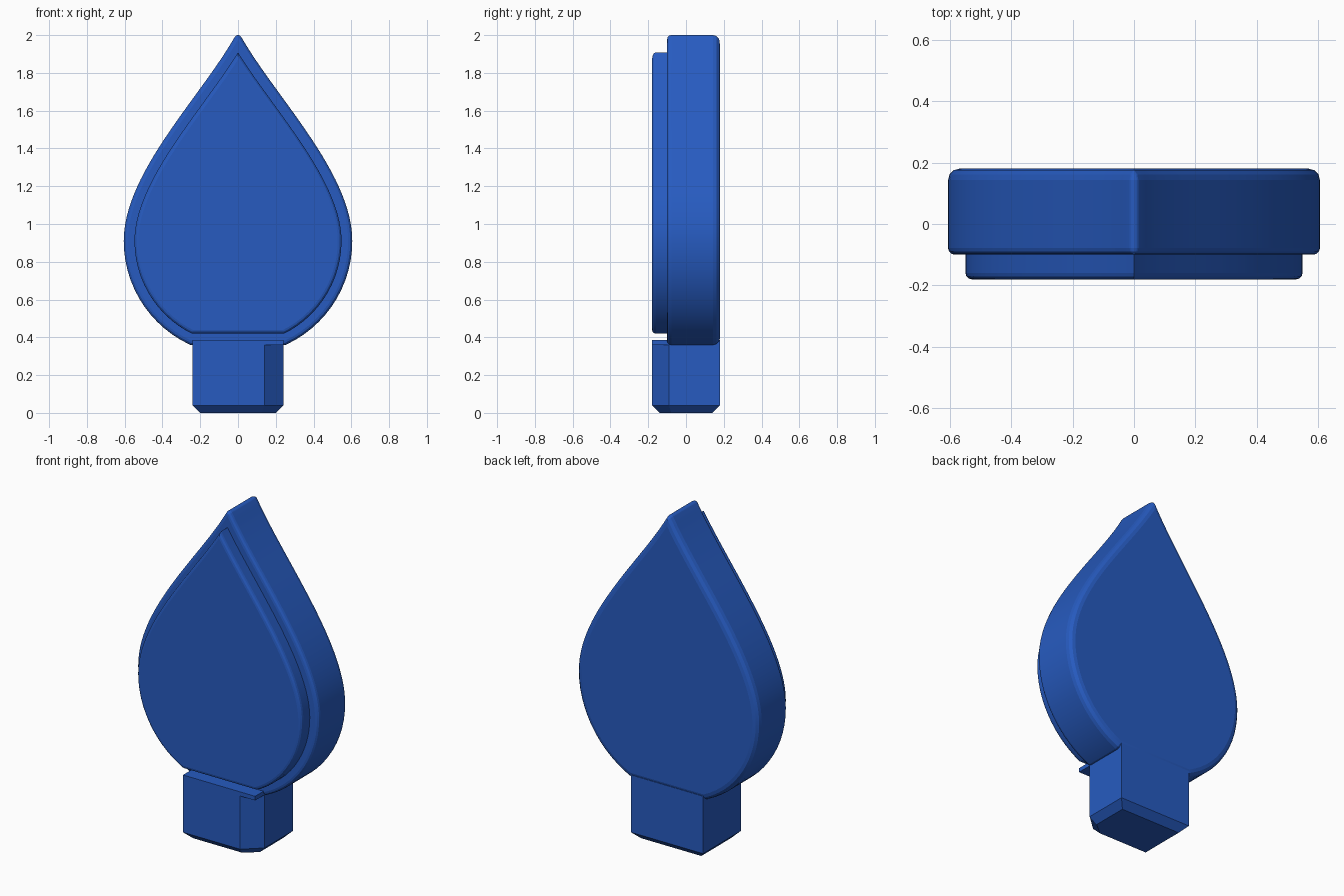
import bpy, bmesh
from math import sin, cos, radians, pi
from mathutils import Vector
from mathutils.geometry import interpolate_bezier

cube = bpy.data.objects.get("Cube")
if cube:
    bpy.data.objects.remove(cube, do_unlink=True)

blue = bpy.data.materials.new("blue")
blue.use_nodes = True
blue.diffuse_color = (0.02, 0.105, 0.53, 1)
bsdf = blue.node_tree.nodes["Principled BSDF"]
bsdf.inputs["Base Color"].default_value = blue.diffuse_color
bsdf.inputs["Roughness"].default_value = 0.6

RADIUS, CENTRE_Z = 0.605, 0.91


def half_curve():
    """Right half of the teardrop, from the rounded tip to below the stem joint."""
    tip = [Vector((0.02 * sin(radians(a)), 1.98 + 0.02 * cos(radians(a)))) for a in range(0, 60, 15)]
    shoulder = interpolate_bezier(Vector((0.0173, 1.99)), Vector((0.2, 1.67)),
                                  Vector((RADIUS, 1.27)), Vector((RADIUS, CENTRE_Z)), 28)
    belly = [Vector((RADIUS * cos(radians(a)), CENTRE_Z - RADIUS * sin(radians(a))))
             for a in range(5, 80, 5)]
    return tip + [p.to_2d() for p in shoulder] + belly


CURVE = half_curve()


def outline(inset, floor):
    """Closed teardrop moved inwards, with a sharp apex and a flat bottom."""
    pts = []
    for i, p in enumerate(CURVE):
        t = CURVE[min(i + 1, len(CURVE) - 1)] - CURVE[max(i - 1, 0)]
        if i == 0:
            t = Vector((1, 0))
        t.normalize()
        pts.append(p + Vector((t.y, -t.x)) * inset)
    # Collapse points that crossed the centre line into the apex
    k = max(i for i, p in enumerate(pts) if p.x <= 1e-5)
    a, b = pts[k], pts[k + 1]
    apex = a.lerp(b, -a.x / (b.x - a.x))
    # Collapse points below the floor into the bottom corner
    m = next(i for i, p in enumerate(pts) if p.y < floor)
    a, b = pts[m - 1], pts[m]
    corner = a.lerp(b, (a.y - floor) / (a.y - b.y))
    right = [apex if i <= k else corner if i >= m else p for i, p in enumerate(pts)]
    return right + [Vector((-p.x, p.y)) for p in reversed(right)]


def finish(name, bm, smooth):
    bmesh.ops.remove_doubles(bm, verts=bm.verts, dist=1e-5)
    bmesh.ops.recalc_face_normals(bm, faces=bm.faces)
    mesh = bpy.data.meshes.new(name)
    bm.to_mesh(mesh)
    bm.free()
    mesh.materials.append(blue)
    obj = bpy.data.objects.new(name, mesh)
    bpy.context.collection.objects.link(obj)
    if smooth:
        bpy.ops.object.select_all(action='DESELECT')
        obj.select_set(True)
        bpy.context.view_layer.objects.active = obj
        bpy.ops.object.shade_smooth_by_angle(angle=radians(12))
    return obj


def loft(bm, rings):
    """Skin a stack of equal rings and cap both ends."""
    rows = [[bm.verts.new(p) for p in ring] for ring in rings]
    n = len(rows[0])
    for lower, upper in zip(rows, rows[1:]):
        for i in range(n):
            j = (i + 1) % n
            bm.faces.new((lower[i], lower[j], upper[j], upper[i]))
    bm.faces.new(rows[0])
    bm.faces.new(reversed(rows[-1]))


def teardrop(name, inset, floor, front, back, front_r, back_r):
    steps = [i * pi / 6 for i in range(4)]
    levels = []
    if front_r:
        levels += [(front + front_r * (1 - sin(a)), front_r * (1 - cos(a))) for a in reversed(steps)]
    if back_r:
        levels += [(back - back_r * (1 - sin(a)), back_r * (1 - cos(a))) for a in steps]
    else:
        levels.append((back, 0))
    bm = bmesh.new()
    loft(bm, [[(p.x, y, p.y) for p in outline(inset + d, floor + d)] for y, d in levels])
    return finish(name, bm, True)


# Main body and the raised panel on its front
teardrop("teardrop_body", 0, 0.36, -0.10, 0.18, 0.022, 0.037)
teardrop("front_panel", 0.057, 0.42, -0.18, -0.09, 0.02, 0)

# Stem with a cut front corner and a chamfered foot
W, D, CUT_X, CUT_Y, CH = 0.24, 0.18, 0.14, -0.09, 0.04
foot = [(-W + CH, -D + CH), (CUT_X - 0.015, -D + CH), (W - CH, CUT_Y + 0.012),
        (W - CH, D - CH), (-W + CH, D - CH)]
section = [(-W, -D), (CUT_X, -D), (W, CUT_Y), (W, D), (-W, D)]
bm = bmesh.new()
loft(bm, [[(x, y, z) for x, y in ring]
          for ring, z in ((foot, 0), (section, CH), (section, 0.36))])
finish("stem", bm, False)

# Full rectangular lip on top of the stem
bm = bmesh.new()
corners = [(-W, -D), (W, -D), (W, D), (-W, D)]
loft(bm, [[(x, y, z) for x, y in corners] for z in (0.36, 0.385)])
finish("stem_lip", bm, False)
